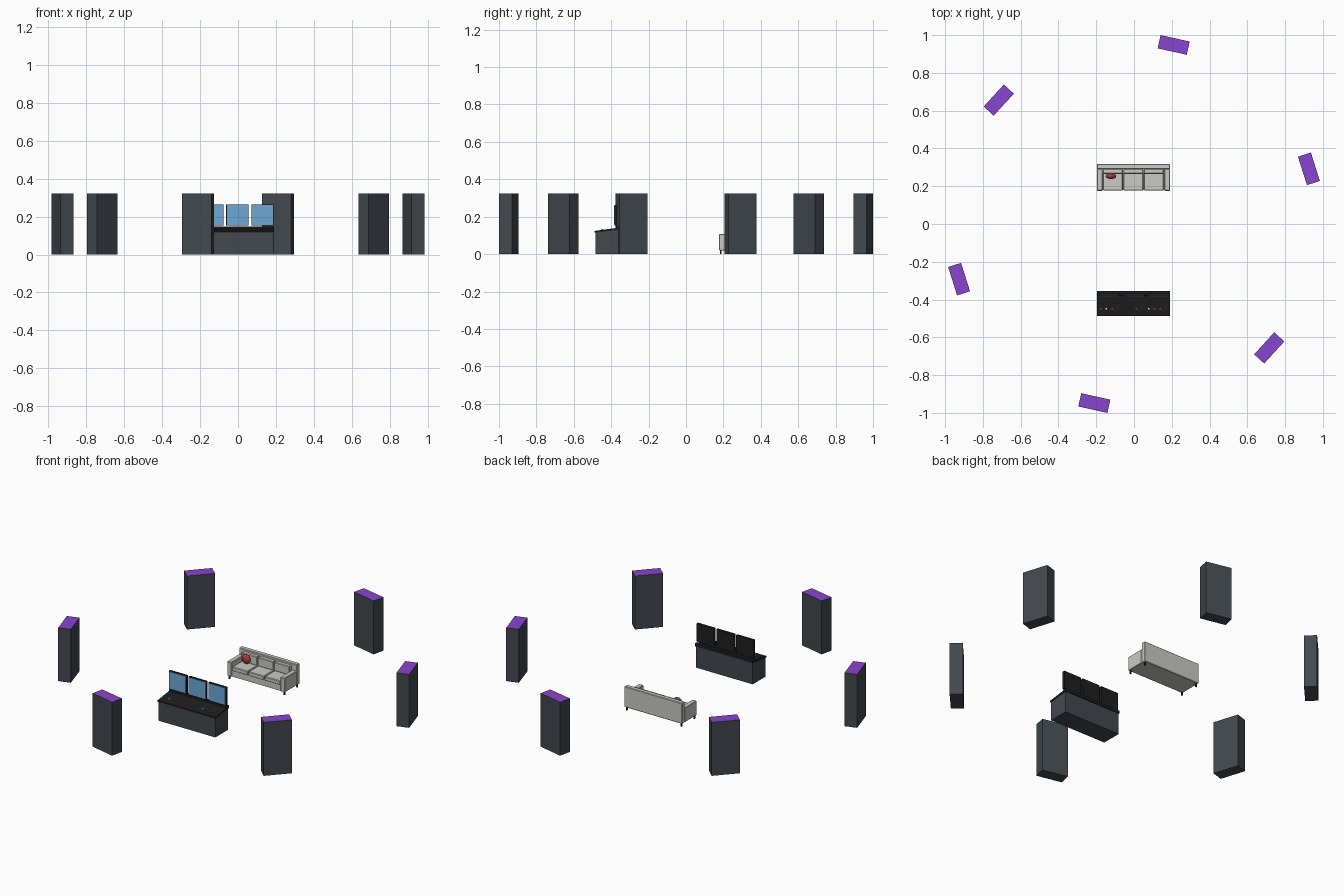
import bpy, bmesh, math
from mathutils import Matrix

if "Cube" in bpy.data.objects:
    bpy.data.objects.remove(bpy.data.objects["Cube"])


def srgb(c):
    return c / 12.92 if c <= 0.04045 else ((c + 0.055) / 1.055) ** 2.4


def material(name, r, g, b):
    m = bpy.data.materials.new(name)
    m.diffuse_color = (srgb(r), srgb(g), srgb(b), 1)
    m.use_nodes = True
    m.node_tree.nodes["Principled BSDF"].inputs["Base Color"].default_value = m.diffuse_color
    return m


SLATE = material("slate", 0.26, 0.285, 0.31)
PURPLE = material("purple", 0.53, 0.27, 0.81)
BLACK = material("black", 0.125, 0.12, 0.125)
SCREEN = material("screen blue", 0.43, 0.66, 0.84)
FABRIC = material("grey fabric", 0.79, 0.79, 0.77)
RED = material("red", 0.68, 0.23, 0.23)
WHITE = material("white", 0.92, 0.92, 0.92)
DARK = material("dark legs", 0.18, 0.18, 0.18)


def finish(name, bm, *mats):
    bmesh.ops.recalc_face_normals(bm, faces=bm.faces)
    me = bpy.data.meshes.new(name)
    bm.to_mesh(me)
    bm.free()
    for m in mats:
        me.materials.append(m)
    ob = bpy.data.objects.new(name, me)
    bpy.context.collection.objects.link(ob)
    return ob


def box(name, x, y, z, mat, bevel=0):
    """Box given by its (min, max) range on each axis."""
    bm = bmesh.new()
    bmesh.ops.create_cube(bm, size=1)
    for v in bm.verts:
        v.co = [r[0] + (c + 0.5) * (r[1] - r[0]) for c, r in zip(v.co, (x, y, z))]
    ob = finish(name, bm, mat)
    if bevel:
        mod = ob.modifiers.new("bevel", "BEVEL")
        mod.width, mod.segments = bevel, 1
    return ob


def extrude_x(name, profile, x0, x1, mat):
    """Extrude a (y, z) profile along x."""
    bm = bmesh.new()
    face = bm.faces.new([bm.verts.new((x0, y, z)) for y, z in profile])
    ext = bmesh.ops.extrude_face_region(bm, geom=[face])
    for v in ext["geom"]:
        if isinstance(v, bmesh.types.BMVert):
            v.co.x = x1
    return finish(name, bm, mat)


CX = -0.003  # shared centre of desk and sofa

# Ring of six tall cabinets with purple tops
for i in range(6):
    bm = bmesh.new()
    bmesh.ops.create_cube(bm, size=1)
    bmesh.ops.scale(bm, vec=(0.072, 0.158, 0.323), verts=bm.verts)
    for f in bm.faces:
        f.material_index = 1 if f.calc_center_median().z > 0.16 else 0
    bmesh.ops.translate(bm, vec=(0.971, 0, 0.1615), verts=bm.verts)
    bm.transform(Matrix.Rotation(math.radians(17.5 + 60 * i), 4, 'Z'))
    finish(f"cabinet_{i + 1}", bm, SLATE, PURPLE)

# Control desk: body and sloping top
extrude_x("desk_body", [(-0.483, 0), (-0.361, 0), (-0.361, 0.132), (-0.483, 0.115)],
          CX - 0.19, CX + 0.19, SLATE)
extrude_x("desk_top", [(-0.488, 0.115), (-0.356, 0.13), (-0.356, 0.147),
                       (-0.376, 0.147), (-0.378, 0.139), (-0.488, 0.124)],
          CX - 0.193, CX + 0.193, BLACK)

# Three monitors with screen plates
for i in range(3):
    cx = CX + (i - 1) * 0.132
    box(f"monitor_{i + 1}", (cx - 0.059, cx + 0.059), (-0.383, -0.369), (0.154, 0.263), BLACK)
    box(f"screen_{i + 1}", (cx - 0.056, cx + 0.056), (-0.386, -0.382), (0.157, 0.26), SCREEN)

# Row of buttons on the slope
for i, (x, m) in enumerate([(-0.177, RED), (-0.148, WHITE), (-0.114, RED), (0.013, RED),
                            (0.077, WHITE), (0.108, RED), (0.14, RED)]):
    box(f"button_{i + 1}", (x - 0.004, x + 0.004), (-0.452, -0.444), (0.125, 0.133), m)

# Sofa: base, back and arms
box("sofa_base", (CX - 0.19, CX + 0.19), (0.181, 0.31), (0.02, 0.058), FABRIC)
box("sofa_back", (CX - 0.193, CX + 0.193), (0.29, 0.318), (0.02, 0.145), FABRIC, 0.003)
for side, name in ((-1, "left"), (1, "right")):
    x = sorted((CX + side * 0.163, CX + side * 0.193))
    box(f"sofa_arm_{name}", x, (0.176, 0.291), (0.02, 0.107), FABRIC, 0.003)
    for y, end in ((0.186, "front"), (0.308, "back")):
        lx = CX + side * 0.183
        box(f"sofa_leg_{end}_{name}", (lx - 0.004, lx + 0.004), (y - 0.004, y + 0.004),
            (0, 0.022), DARK)

# Seat and back cushions
for i in range(3):
    cx = CX + (i - 1) * 0.1085
    x = (cx - 0.052, cx + 0.052)
    box(f"seat_cushion_{i + 1}", x, (0.177, 0.289), (0.057, 0.081), FABRIC, 0.003)
    box(f"back_cushion_{i + 1}", x, (0.266, 0.291), (0.081, 0.134), FABRIC, 0.003)

# Round throw pillow
bm = bmesh.new()
bmesh.ops.create_uvsphere(bm, u_segments=20, v_segments=12, radius=1)
bmesh.ops.scale(bm, vec=(0.028, 0.015, 0.028), verts=bm.verts)
bmesh.ops.translate(bm, vec=(-0.122, 0.253, 0.11), verts=bm.verts)
for f in bm.faces:
    f.smooth = True
finish("throw_pillow", bm, RED)
